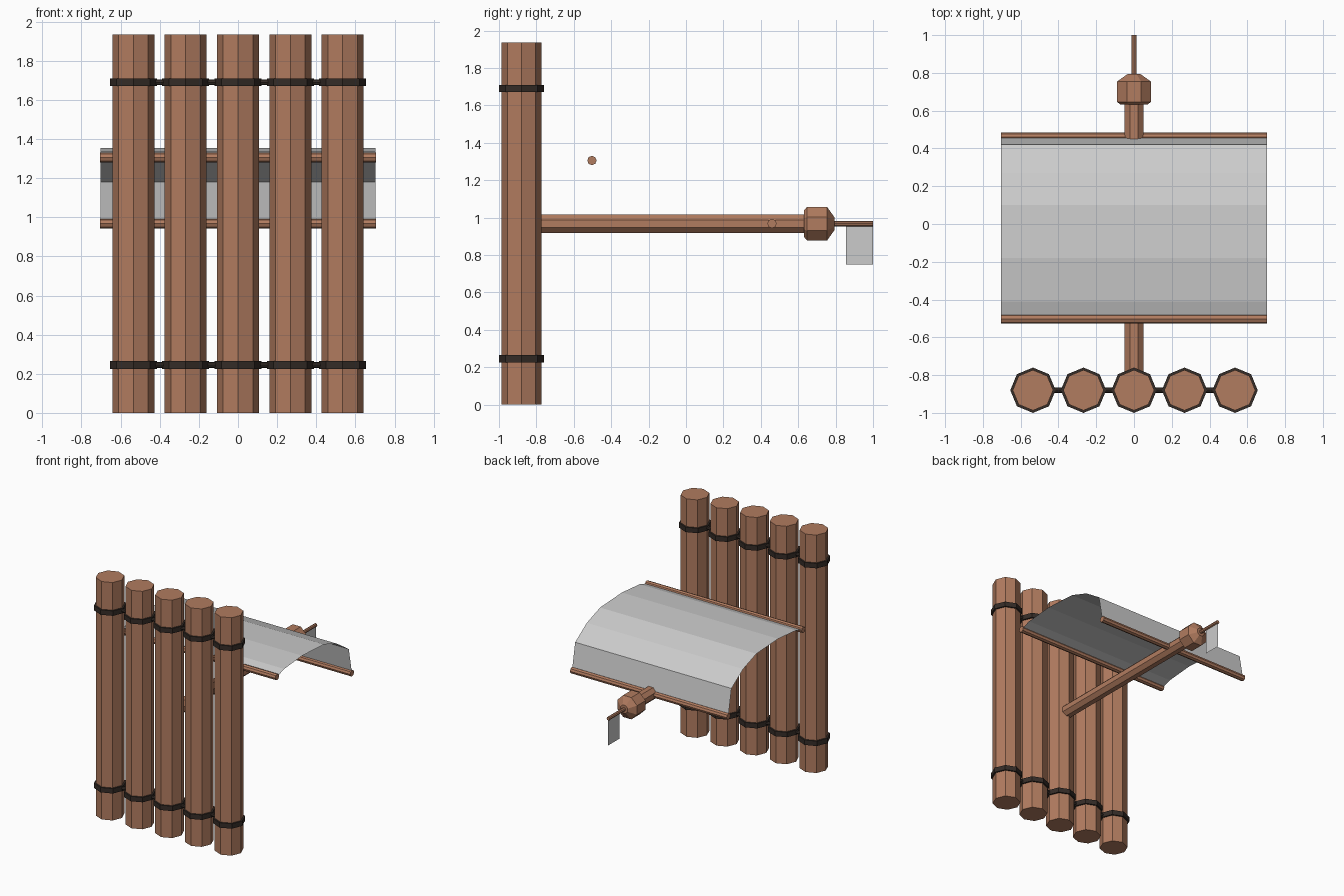
import bpy, bmesh, math

if "Cube" in bpy.data.objects:
    bpy.data.objects.remove(bpy.data.objects["Cube"])


def material(name, rgb):
    m = bpy.data.materials.new(name)
    m.diffuse_color = (*rgb, 1)
    m.use_nodes = True
    m.node_tree.nodes["Principled BSDF"].inputs["Base Color"].default_value = m.diffuse_color
    return m


wood = material("wood", (0.44, 0.20, 0.115))
rope = material("rope", (0.035, 0.025, 0.02))


def make(name, verts, faces, mat=None):
    me = bpy.data.meshes.new(name)
    me.from_pydata(verts, [], faces)
    bm = bmesh.new()
    bm.from_mesh(me)
    bmesh.ops.recalc_face_normals(bm, faces=bm.faces[:])
    bm.to_mesh(me)
    bm.free()
    ob = bpy.data.objects.new(name, me)
    bpy.context.collection.objects.link(ob)
    if mat:
        me.materials.append(mat)
    return ob


def lathe(name, axis, centre, profile, mat, n=8, turn=0.0):
    """Closed n-sided solid; profile is (absolute position on axis, radius)."""
    verts, faces = [], []
    for t, r in profile:
        for i in range(n):
            a = 2 * math.pi * (i + turn) / n
            p = [r * math.cos(a), r * math.sin(a)]
            p.insert("xyz".index(axis), t)
            verts.append([p[k] + centre[k] for k in range(3)])
    for j in range(len(profile) - 1):
        for i in range(n):
            k = (i + 1) % n
            faces.append((j * n + i, j * n + k, j * n + n + k, j * n + n + i))
    faces.append(tuple(range(n)))
    faces.append(tuple(range(len(verts) - n, len(verts))))
    return make(name, verts, faces, mat)


LOG_Y, STEP, MAST_Z = -0.88, 0.2675, 0.967

# Upright logs with two rows of lashings
for i in range(-2, 3):
    c = (i * STEP, LOG_Y, 0)
    lathe(f"log_{i + 3}", "z", c, [(0, 0.107), (1.935, 0.107)], wood)
    for row, z in (("lower", 0.245), ("upper", 1.69)):
        lathe(f"{row}_lashing_{i + 3}", "z", c,
              [(z - 0.02, 0.12), (z + 0.02, 0.12)], rope)

# Rope running between the logs
for row, z in (("lower", 0.245), ("upper", 1.69)):
    lathe(f"{row}_tie_rope", "x", (0, LOG_Y, z),
          [(-2 * STEP, 0.015), (2 * STEP, 0.015)], rope)

# Mast, lookout nest and flag pole
mc = (0, 0, MAST_Z)
lathe("mast", "y", mc, [(-0.80, 0.054), (0.65, 0.054)], wood, turn=0.5)
lathe("lookout_nest", "y", mc,
      [(0.632, 0.078), (0.646, 0.096), (0.755, 0.096), (0.795, 0.035)],
      wood, turn=0.5)
lathe("flag_pole", "y", mc, [(0.78, 0.014), (1.0, 0.014)], wood)

# Flag
make("flag", [(0, 0.855, 0.955), (0, 1.0, 0.955), (0, 1.0, 0.75), (0, 0.855, 0.75)],
     [(0, 1, 2, 3)])

# Yards holding the sail
for name, y, z in (("lower_yard", -0.503, 1.305), ("upper_yard", 0.46, 0.968)):
    lathe(name, "x", (0, y, z), [(-0.705, 0.025), (0.705, 0.025)], wood)

# Billowing sail
curve = [(0.46, 0.97), (0.42, 1.18), (0.27, 1.28), (0.10, 1.34),
         (-0.18, 1.355), (-0.41, 1.335), (-0.503, 1.305)]
verts = [(x, y, z) for y, z in curve for x in (-0.703, 0.703)]
make("sail", verts, [(2 * i, 2 * i + 1, 2 * i + 3, 2 * i + 2)
                     for i in range(len(curve) - 1)])
